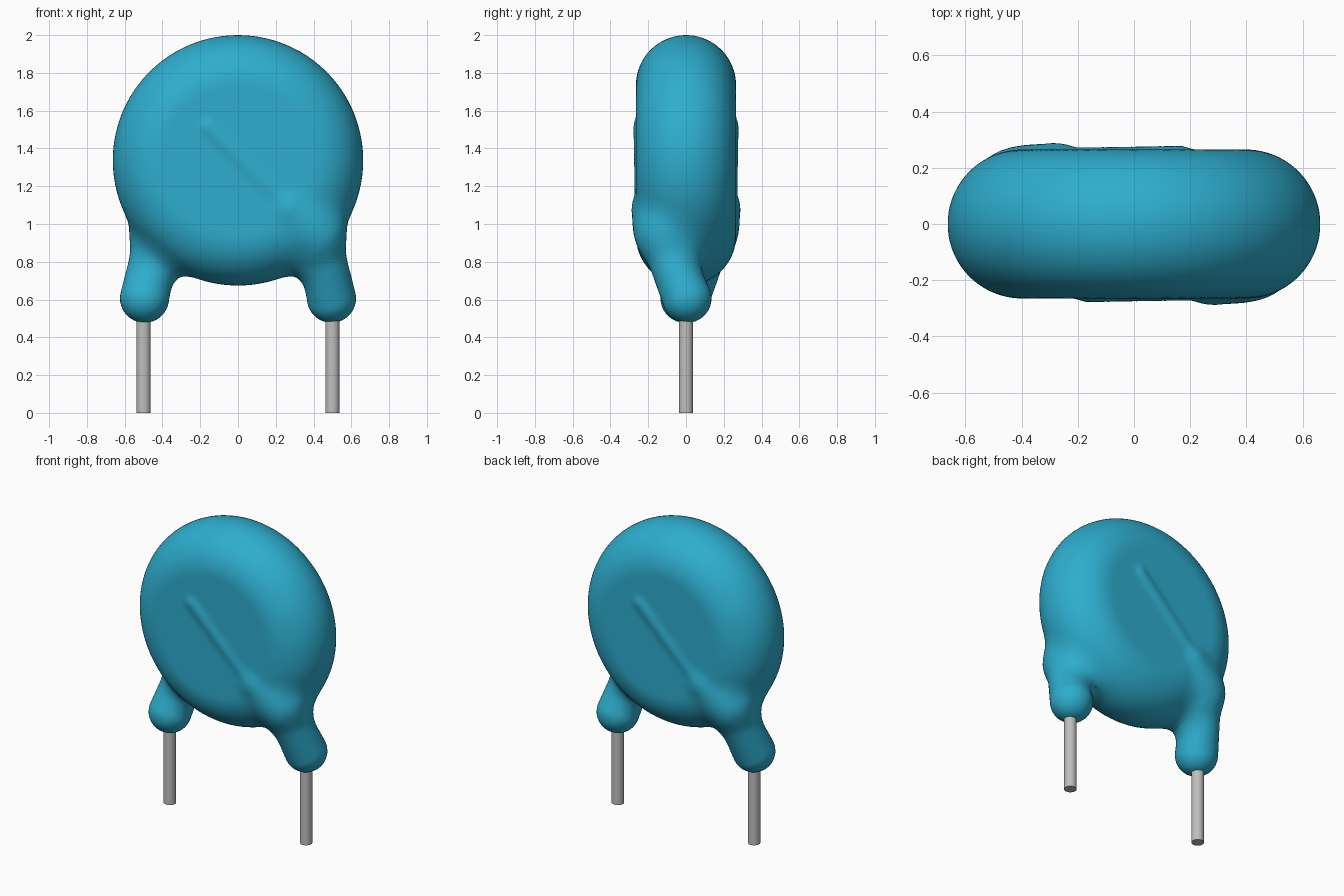
import bpy, bmesh, math
from mathutils import Vector, Matrix

if "Cube" in bpy.data.objects:
    bpy.data.objects.remove(bpy.data.objects["Cube"], do_unlink=True)

DISC_Z, CORE, ROUND = 1.337, 0.398, 0.265
# Tapered limbs of one side: start, end, start radius, end radius, blend width
FOOT, SHOULDER = Vector((0.495, 0.005, 0.607)), Vector((0.425, -0.13, 0.94))
BEND, TIP = Vector((0.28, -0.215, 1.08)), Vector((-0.16, -0.235, 1.515))
LIMBS = [
    (FOOT, SHOULDER, 0.13, 0.115, 0.14),
    (SHOULDER, BEND, 0.11, 0.055, 0.08),
    (BEND, TIP, 0.046, 0.04, 0.03),
]
HALF_TURN = Matrix.Rotation(math.pi, 4, "Z")


def material(name, color, rough):
    m = bpy.data.materials.new(name)
    m.use_nodes = True
    m.diffuse_color = (*color, 1)
    bsdf = m.node_tree.nodes["Principled BSDF"]
    bsdf.inputs["Base Color"].default_value = (*color, 1)
    bsdf.inputs["Roughness"].default_value = rough
    return m


def limb_distance(p, a, b, ra, rb):
    ab = b - a
    t = max(0, min(1, (p - a).dot(ab) / ab.length_squared))
    return (p - a - ab * t).length - (ra + (rb - ra) * t)


def blend(a, b, k):
    h = max(k - abs(a - b), 0) / k
    return min(a, b) - h * h * k / 4


def coating_distance(p):
    radial = max(math.hypot(p.x, p.z - DISC_Z) - CORE, 0)
    d = math.hypot(radial, p.y) - ROUND
    turned = Vector((-p.x, -p.y, p.z))
    for a, b, ra, rb, k in LIMBS:
        for q in (p, turned):
            d = blend(d, limb_distance(q, a, b, ra, rb), k)
    return d


def settle(p):
    # Slide a point onto the blended surface
    e = 0.002
    steps = [Vector((e, 0, 0)), Vector((0, e, 0)), Vector((0, 0, e))]
    for _ in range(4):
        d = coating_distance(p)
        g = Vector([coating_distance(p + s) - d for s in steps])
        if g.length < 1e-7:
            break
        p = p - g.normalized() * d
    return p


def finish(ob, mat, angle):
    ob.data.materials.clear()
    ob.data.materials.append(mat)
    bpy.ops.object.select_all(action="DESELECT")
    ob.select_set(True)
    bpy.context.view_layer.objects.active = ob
    bpy.ops.object.shade_smooth_by_angle(angle=math.radians(angle))


def add_object(name, bm):
    mesh = bpy.data.meshes.new(name)
    bm.to_mesh(mesh)
    bm.free()
    ob = bpy.data.objects.new(name, mesh)
    bpy.context.collection.objects.link(ob)
    return ob


teal = material("teal coating", (0.027, 0.42, 0.62), 0.5)
metal = material("grey wire", (0.52, 0.52, 0.52), 0.4)

# Rough coating: disc plus beads strung along the limbs
bm = bmesh.new()
bmesh.ops.create_cone(
    bm, cap_ends=True, segments=64, radius1=0.6, radius2=0.6, depth=0.5,
    matrix=Matrix.Translation((0, 0, DISC_Z)) @ Matrix.Rotation(math.pi / 2, 4, "X"))
for a, b, ra, rb, k in LIMBS:
    count = 24
    for i in range(count + 1):
        t = i / count
        place = Matrix.Translation(a.lerp(b, t))
        for turn in (Matrix.Identity(4), HALF_TURN):
            bmesh.ops.create_icosphere(
                bm, subdivisions=2, radius=ra + (rb - ra) * t, matrix=turn @ place)
coating = add_object("disc_coating", bm)

# Fuse into one skin
remesh = coating.modifiers.new("fuse", "REMESH")
remesh.mode = "VOXEL"
remesh.voxel_size = 0.02
fused = bpy.data.meshes.new_from_object(
    coating.evaluated_get(bpy.context.evaluated_depsgraph_get()))
coating.modifiers.clear()
coating.data = fused
fused.name = "disc_coating"

# Even out the skin and settle it onto the smooth blend
bm = bmesh.new()
bm.from_mesh(fused)
for _ in range(2):
    bmesh.ops.smooth_vert(bm, verts=bm.verts, factor=0.5,
                          use_axis_x=True, use_axis_y=True, use_axis_z=True)
    for v in bm.verts:
        v.co = settle(v.co.copy())
bm.to_mesh(fused)
bm.free()
finish(coating, teal, 80)

# Wire legs
for side, x in (("left", 0.5), ("right", -0.5)):
    bm = bmesh.new()
    bmesh.ops.create_cone(
        bm, cap_ends=True, segments=24, radius1=0.038, radius2=0.038, depth=0.56,
        matrix=Matrix.Translation((x, 0, 0.28)))
    finish(add_object(side + "_wire_leg", bm), metal, 40)
